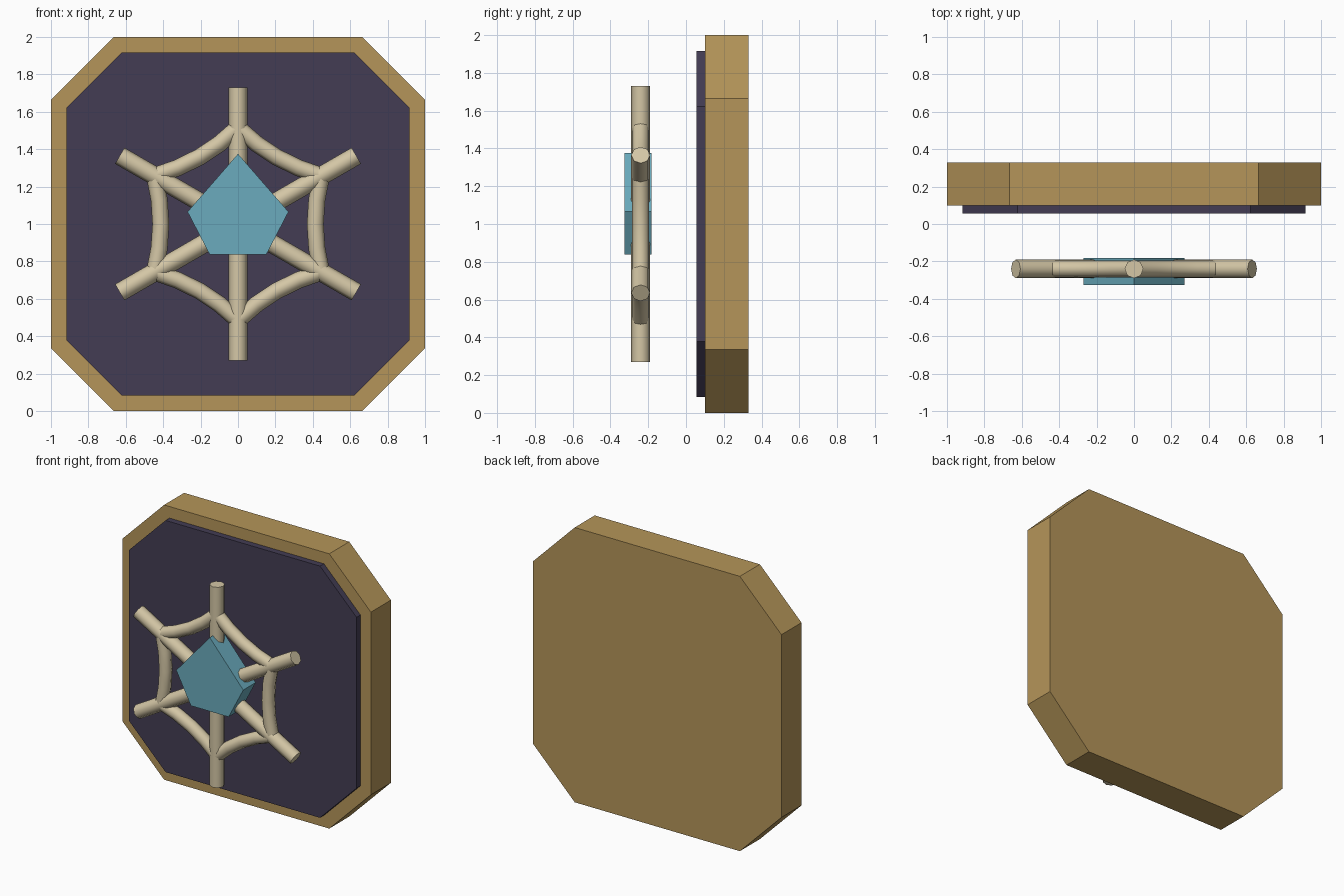
import bpy, bmesh, math
from mathutils import Vector, Matrix

cube = bpy.data.objects.get("Cube")
if cube:
    bpy.data.objects.remove(cube, do_unlink=True)


def material(name, rgb):
    m = bpy.data.materials.new(name)
    m.use_nodes = True
    m.diffuse_color = (*rgb, 1)
    m.node_tree.nodes["Principled BSDF"].inputs["Base Color"].default_value = (*rgb, 1)
    return m


TAN = material("tan wood", (0.46, 0.30, 0.10))
PURPLE = material("dark purple", (0.056, 0.046, 0.088))
BONE = material("pale bone", (0.66, 0.57, 0.38))
BLUE = material("gem blue", (0.145, 0.41, 0.51))

MID = 1.0        # height of the web centre
WEB_Y = -0.24    # depth of the web


def finish(bm, name, mat):
    bmesh.ops.recalc_face_normals(bm, faces=bm.faces)
    mesh = bpy.data.meshes.new(name)
    bm.to_mesh(mesh)
    bm.free()
    mesh.materials.append(mat)
    ob = bpy.data.objects.new(name, mesh)
    bpy.context.collection.objects.link(ob)
    return ob


def smooth(ob):
    bpy.ops.object.select_all(action='DESELECT')
    ob.select_set(True)
    bpy.context.view_layer.objects.active = ob
    bpy.ops.object.shade_smooth_by_angle(angle=math.radians(50))


def prism(name, outline, front, back, mat):
    """Extrude an x-z outline from the front depth to the back depth."""
    bm = bmesh.new()
    face = bm.faces.new([bm.verts.new((x, front, z)) for x, z in outline])
    new = bmesh.ops.extrude_face_region(bm, geom=[face])["geom"]
    verts = [g for g in new if isinstance(g, bmesh.types.BMVert)]
    bmesh.ops.translate(bm, verts=verts, vec=(0, back - front, 0))
    return finish(bm, name, mat)


def chamfered_square(half, flat):
    quarter = [(half, -flat), (half, flat)]
    pts = []
    for i in range(4):
        turn = Matrix.Rotation(i * math.pi / 2, 2)
        pts += [turn @ Vector(p) for p in quarter]
    return [(p.x, p.y + MID) for p in pts]


def polar(angle, radius):
    return Vector((radius * math.sin(angle), WEB_Y, MID + radius * math.cos(angle)))


def tube(name, points, radius, mat, sides=8):
    """Sweep a ring along points lying in the x-z plane."""
    bm = bmesh.new()
    rings = []
    for i, p in enumerate(points):
        along = (points[min(i + 1, len(points) - 1)] - points[max(i - 1, 0)]).normalized()
        across = along.cross(Vector((0, 1, 0)))
        ring = []
        for k in range(sides):
            a = math.tau * k / sides
            offset = across * math.cos(a) + Vector((0, math.sin(a), 0))
            ring.append(bm.verts.new(p + offset * radius))
        rings.append(ring)
    for a, b in zip(rings, rings[1:]):
        for k in range(sides):
            n = (k + 1) % sides
            bm.faces.new((a[k], a[n], b[n], b[k]))
    bm.faces.new(rings[0])
    bm.faces.new(rings[-1])
    smooth(finish(bm, name, mat))


# Backing board and raised panel
prism("backing_board", chamfered_square(1.0, 0.665), 0.10, 0.33, TAN)
prism("front_panel", chamfered_square(0.916, 0.622), 0.055, 0.12, PURPLE)

# Spokes through the centre, and sagging strands between neighbouring spokes
STEP = math.pi / 3
for i in range(3):
    tube(f"spoke_{i + 1}", [polar(i * STEP, -0.73), polar(i * STEP, 0.73)], 0.05, BONE)

for i in range(6):
    start, end = polar(i * STEP, 0.515), polar((i + 1) * STEP, 0.515)
    sag = polar((i + 0.5) * STEP, 0.38)
    path = []
    for k in range(5):
        t = k / 4
        path.append(start * (1 - t) ** 2 + sag * 2 * t * (1 - t) + end * t ** 2)
    tube(f"web_strand_{i + 1}", path, 0.045, BONE)

# Five-sided gem over the hub
gem = [(0, 1.375), (0.27, 1.065), (0.152, 0.838), (-0.152, 0.838), (-0.27, 1.065)]
prism("centre_gem", gem, -0.325, -0.182, BLUE)
